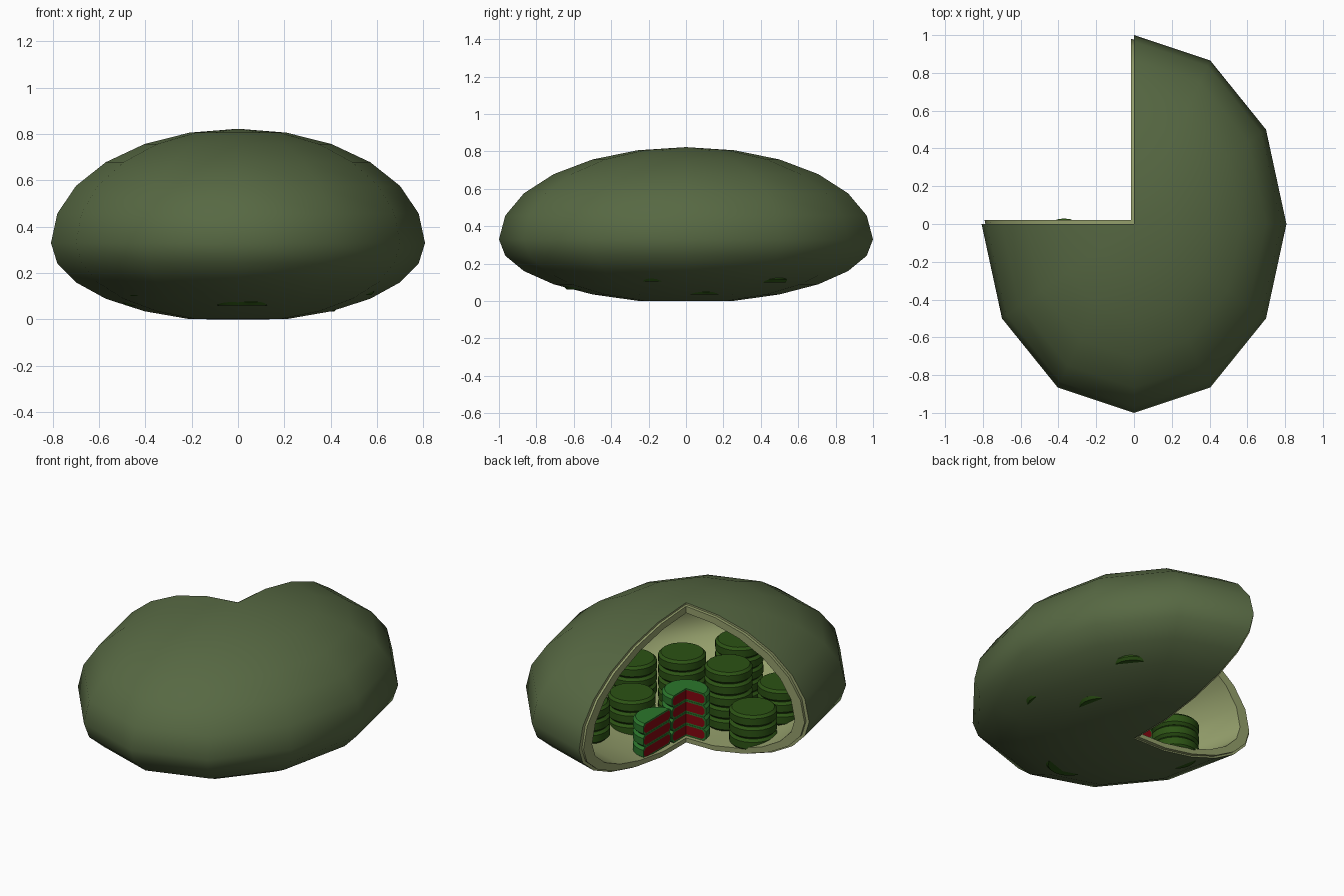
import bpy
import bmesh
from math import sin, cos, pi, radians

cube = bpy.data.objects.get("Cube")
if cube:
    bpy.data.objects.remove(cube)


def material(name, r, g, b):
    m = bpy.data.materials.new(name)
    m.use_nodes = True
    m.diffuse_color = (r, g, b, 1)
    bsdf = m.node_tree.nodes["Principled BSDF"]
    bsdf.inputs["Base Color"].default_value = (r, g, b, 1)
    bsdf.inputs["Roughness"].default_value = 0.8
    return m


SHELL = material("moss green", 0.095, 0.14, 0.056)
LINING = material("pale olive", 0.30, 0.35, 0.15)
DARK = material("dark green", 0.025, 0.085, 0.007)
BRIGHT = material("bright green", 0.025, 0.18, 0.025)
RED = material("deep red", 0.23, 0.002, 0.005)


def sweep(bm, outer, inner, start, end, steps, sx=1, offset=(0, 0, 0),
          mats=(0, 0, 0, 0), fill=True):
    """Turn two (radius, z) profiles about z; close open ends with a rim
    between them and, if fill is set, a face inside the inner one."""
    full = end - start > 2 * pi - 0.01
    ends = [start, end]

    def grid(profile):
        rows = []
        for i in range(steps if full else steps + 1):
            a = start + (end - start) * i / steps
            rows.append([bm.verts.new((offset[0] + sx * r * cos(a),
                                       offset[1] + r * sin(a),
                                       offset[2] + z)) for r, z in profile])
        return rows

    def skin(rows, mat):
        for i in range(steps):
            a, b = rows[i], rows[(i + 1) % len(rows)]
            for j in range(len(a) - 1):
                bm.faces.new((a[j], b[j], b[j + 1], a[j + 1])).material_index = mat

    out = grid(outer)
    skin(out, mats[0])
    if full:
        return
    rows = grid(inner)
    if not fill:
        skin(rows, mats[1])
    for k, _ in zip((0, -1), ends):
        o, n = out[k], rows[k]
        for j in range(len(o) - 1):
            bm.faces.new((o[j], o[j + 1], n[j + 1], n[j])).material_index = mats[2]
        if fill:
            bm.faces.new(n).material_index = mats[3]


def finish(bm, name, materials, angle):
    bmesh.ops.remove_doubles(bm, verts=bm.verts, dist=0.0002)
    bmesh.ops.dissolve_degenerate(bm, edges=bm.edges, dist=0.0001)
    bmesh.ops.recalc_face_normals(bm, faces=bm.faces)
    for f in bm.faces:
        f.smooth = True
    mesh = bpy.data.meshes.new(name)
    bm.to_mesh(mesh)
    bm.free()
    for m in materials:
        mesh.materials.append(m)
    mesh.set_sharp_from_angle(angle=radians(angle))
    ob = bpy.data.objects.new(name, mesh)
    bpy.context.collection.objects.link(ob)
    return ob


# Envelope: flattened egg with one quarter cut away
MID, TOP, LOW, WIDTH = 0.33, 0.493, 0.34, 0.807


def egg(scale):
    points = []
    for i in range(13):
        a = pi * i / 12
        z = TOP * cos(a) if i <= 6 else max(-MID, LOW * cos(a))
        points.append((scale * sin(a), MID + scale * z))
    return points


bm = bmesh.new()
sweep(bm, egg(1), egg(0.97), pi, 2.5 * pi, 9, WIDTH, mats=(0, 1, 1, 1), fill=False)
finish(bm, "outer_membrane", [SHELL, LINING], 50)

bm = bmesh.new()
sweep(bm, egg(0.98), egg(0.9), pi, 2.5 * pi, 9, WIDTH, fill=False)
for v in bm.verts:  # the lining stands slightly proud of the cut
    x, y = v.co.x, v.co.y
    if abs(y) < 0.001 and x < 0.001:
        v.co.y += 0.02
    if abs(x) < 0.001 and y > -0.001:
        v.co.x -= 0.015
finish(bm, "inner_membrane", [LINING], 50)

# Stacks of round discs
RADIUS, PITCH, SKIN = 0.13, 0.07, 0.009


def disc(t):
    r, h, bevel = RADIUS - t, PITCH - t, 0.014
    return [(0, t), (r - bevel, t), (r, t + bevel), (r, h - bevel),
            (r - bevel, h), (0, h)]


def stack(name, x, y, z, count, start=0, end=2 * pi, green=DARK):
    bm = bmesh.new()
    for i in range(count):
        sweep(bm, disc(0.0005), disc(SKIN), start, end, 24, offset=(x, y, z + i * PITCH),
              mats=(0, 0, 0, 1))
    finish(bm, name, [green, RED], 35)


whole = [(0.015, -0.52, 0.06, 5), (0.46, -0.16, 0.105, 3), (0.36, 0.42, 0.1, 3),
         (-0.36, -0.38, 0.1, 3), (-0.37, -0.1, 0.06, 3), (-0.09, -0.27, 0.035, 5),
         (0.2, -0.25, 0.035, 5), (0.3, 0.08, 0.035, 3)]
for n, (x, y, z, count) in enumerate(whole, 1):
    stack(f"disc_stack_{n}", x, y, z, count)

# Sliced stacks showing their red filling
stack("quarter_cut_stack", 0, 0, 0.035, 4, pi, 2.5 * pi, BRIGHT)
stack("half_cut_stack", 0, 0.27, 0.045, 3, -pi / 2, pi / 2, BRIGHT)
